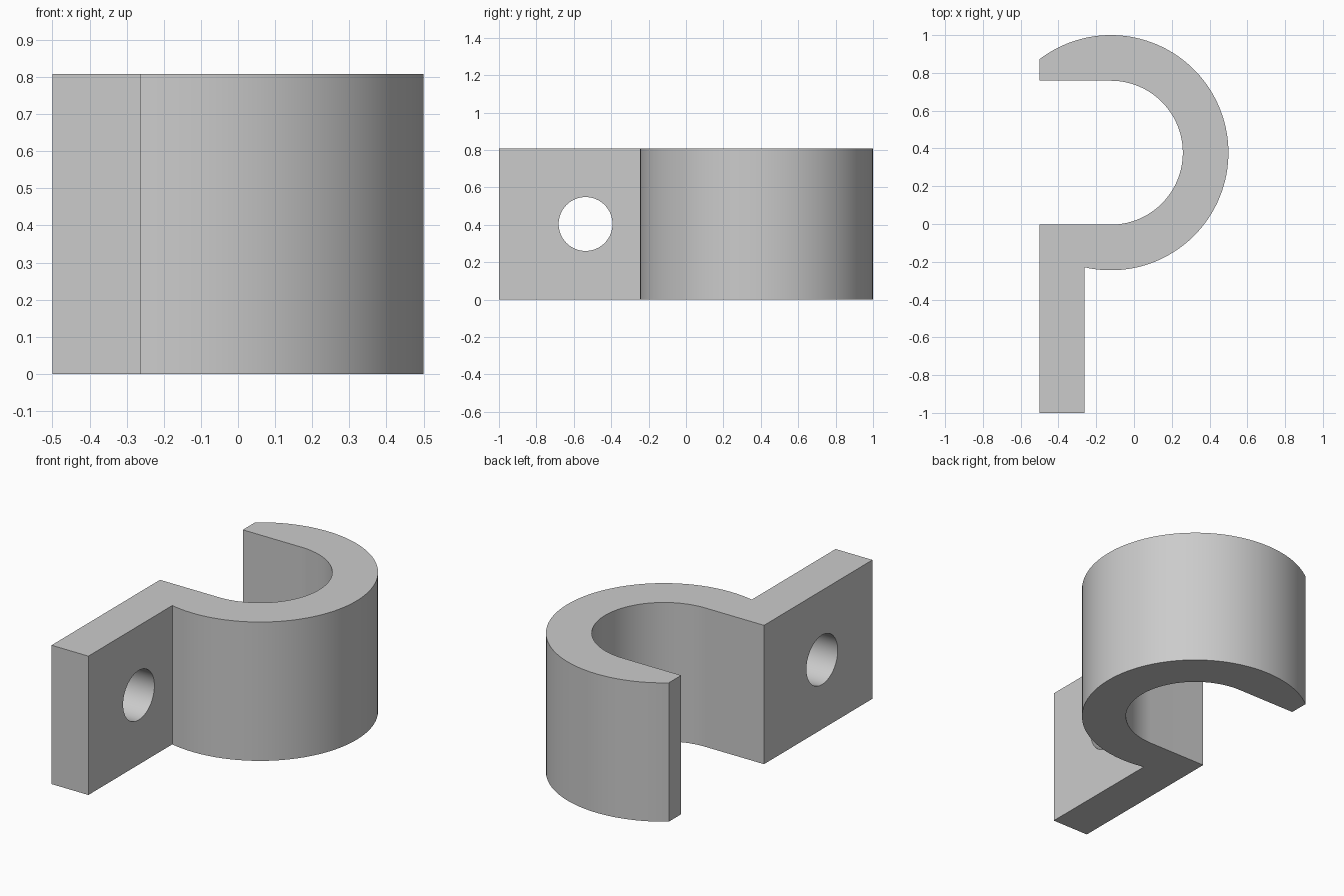
import bpy
import bmesh
from math import acos, cos, pi, sin

cube = bpy.data.objects.get("Cube")
if cube:
    bpy.data.objects.remove(cube, do_unlink=True)

HEIGHT = 0.808
LEFT, PLATE_RIGHT = -0.5, -0.263
OUTER, INNER = 0.6225, 0.381
CX, CY = 0.5 - OUTER, 1 - OUTER

grey = bpy.data.materials.new("plain grey")
grey.use_nodes = True
colour = (0.6, 0.6, 0.6, 1)
grey.diffuse_color = colour
grey.node_tree.nodes["Principled BSDF"].inputs["Base Color"].default_value = colour


def arc(radius, start, end, steps):
    angles = [start + (end - start) * i / steps for i in range(steps + 1)]
    return [(CX + radius * cos(a), CY + radius * sin(a)) for a in angles]


# Hook and plate outline, drawn as one continuous profile
tip_angle = acos((LEFT - CX) / OUTER)
root_angle = -acos((PLATE_RIGHT - CX) / OUTER)
profile = [(LEFT, -1), (PLATE_RIGHT, -1)]
profile += arc(OUTER, root_angle, tip_angle, 80)
profile += [(LEFT, CY + INNER)]
profile += arc(INNER, pi / 2, -pi / 2, 56)
profile += [(LEFT, CY - INNER)]

bm = bmesh.new()
base = bm.faces.new([bm.verts.new((x, y, 0)) for x, y in profile])
top = bmesh.ops.extrude_face_region(bm, geom=[base])
moved = [v for v in top["geom"] if isinstance(v, bmesh.types.BMVert)]
bmesh.ops.translate(bm, verts=moved, vec=(0, 0, HEIGHT))
bmesh.ops.recalc_face_normals(bm, faces=bm.faces)
mesh = bpy.data.meshes.new("hook_bracket")
bm.to_mesh(mesh)
bm.free()
mesh.materials.append(grey)
bracket = bpy.data.objects.new("hook_bracket", mesh)
bpy.context.collection.objects.link(bracket)

# Round bolt hole through the plate
bpy.ops.mesh.primitive_cylinder_add(
    vertices=64, radius=0.144, depth=0.5,
    location=((LEFT + PLATE_RIGHT) / 2, -0.537, HEIGHT / 2), rotation=(0, pi / 2, 0))
cutter = bpy.context.object
cutter.name = "bolt_hole_cutter"
cutter.hide_render = True
cutter.data.materials.append(grey)

bpy.ops.object.select_all(action="DESELECT")
bracket.select_set(True)
bpy.context.view_layer.objects.active = bracket
cut = bracket.modifiers.new("bolt_hole", "BOOLEAN")
cut.operation = "DIFFERENCE"
cut.solver = "EXACT"
cut.object = cutter
bpy.ops.object.modifier_apply(modifier=cut.name)
bpy.data.objects.remove(cutter, do_unlink=True)

# Smooth curved walls, crisp rims
bpy.ops.object.shade_smooth_by_angle(angle=pi / 6)
